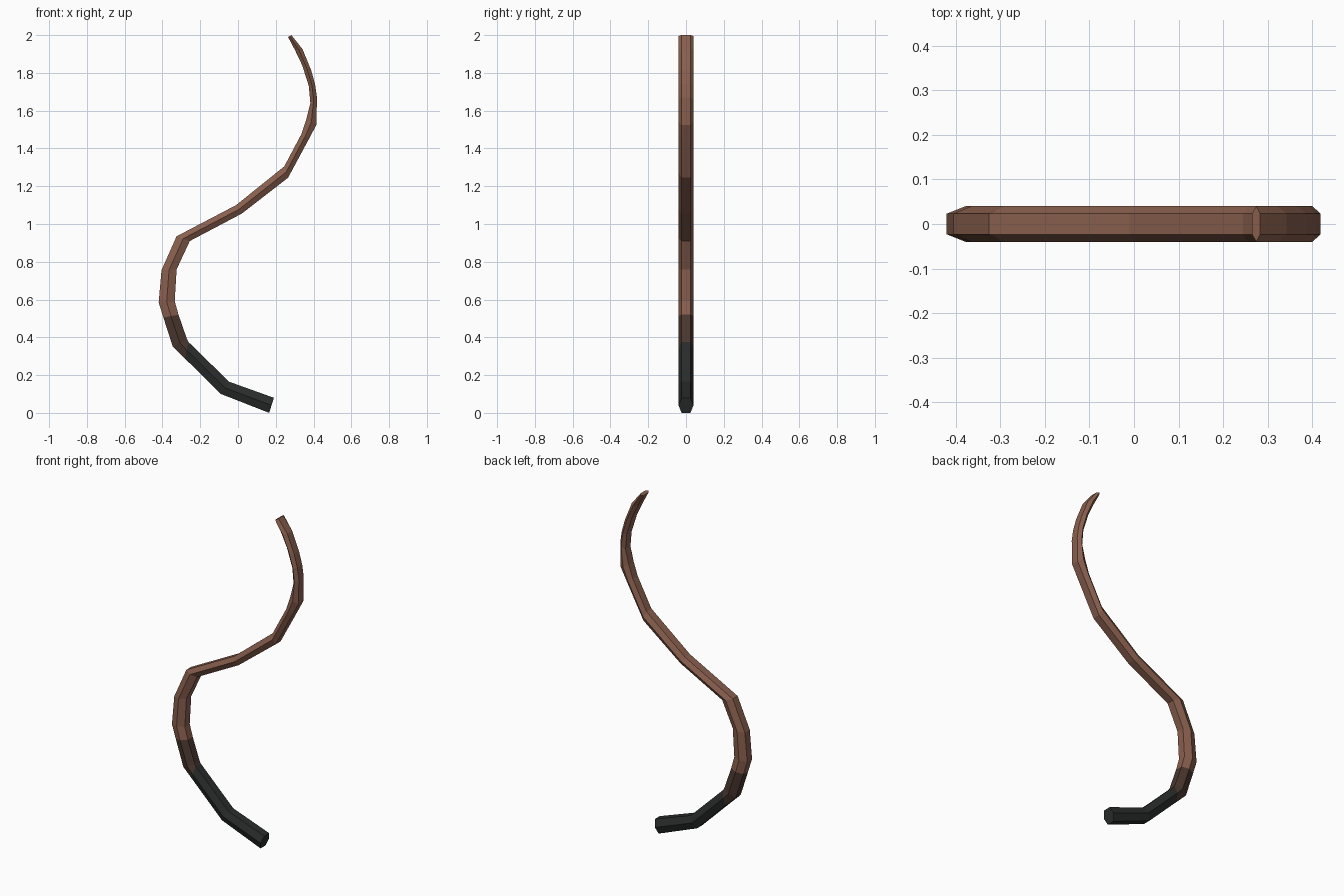
import bpy, bmesh

def material(name, col):
    m = bpy.data.materials.new(name)
    m.diffuse_color = (*col, 1)
    return m

mats = [material("black", (0.024, 0.026, 0.026)),
        material("dark brown", (0.068, 0.038, 0.028)),
        material("brown", (0.25, 0.115, 0.075))]

# Each ring: outer point (x, z), inner point (x, z), colour of the next segment
rings = [
    (0.165, 0.00, 0.19, 0.08, 0),
    (-0.09, 0.10, -0.047, 0.165, 0),
    (-0.28, 0.287, -0.263, 0.376, 1),
    (-0.345, 0.35, -0.27, 0.39, 1),
    (-0.395, 0.505, -0.315, 0.52, 2),
    (-0.42, 0.585, -0.335, 0.592, 2),
    (-0.405, 0.755, -0.325, 0.76, 2),
    (-0.325, 0.935, -0.255, 0.91, 2),
    (-0.01, 1.10, 0.02, 1.055, 2),
    (0.245, 1.305, 0.265, 1.245, 2),
    (0.335, 1.475, 0.378, 1.455, 2),
    (0.362, 1.555, 0.415, 1.525, 2),
    (0.383, 1.64, 0.418, 1.67, 2),
    (0.375, 1.73, 0.408, 1.74, 2),
    (0.34, 1.84, 0.387, 1.815, 2),
    (0.302, 1.92, 0.342, 1.925, 2),
    (0.265, 1.99, 0.283, 2.00, 2),
]

# Curved tail: six-sided tube, flat on the outer and inner edges, ridged at the sides
bm = bmesh.new()
loops = []
for i, (ax, az, bx, bz, c) in enumerate(rings):
    mx, mz = (ax + bx) / 2, (az + bz) / 2
    pts = [(ax, -0.023, az), (mx, -0.04, mz), (bx, -0.023, bz),
           (bx, 0.023, bz), (mx, 0.04, mz), (ax, 0.023, az)]
    loops.append([bm.verts.new(p) for p in pts])
for i in range(len(loops) - 1):
    a, b = loops[i], loops[i + 1]
    for k in range(6):
        n = (k + 1) % 6
        f = bm.faces.new((a[k], a[n], b[n], b[k]))
        f.material_index = rings[i][4]
bm.faces.new(loops[0]).material_index = 0
bm.faces.new(loops[-1]).material_index = 2
bmesh.ops.recalc_face_normals(bm, faces=bm.faces)

me = bpy.data.meshes.new("curved_tail")
bm.to_mesh(me)
bm.free()
for m in mats:
    me.materials.append(m)
bpy.context.collection.objects.link(bpy.data.objects.new("curved_tail", me))
